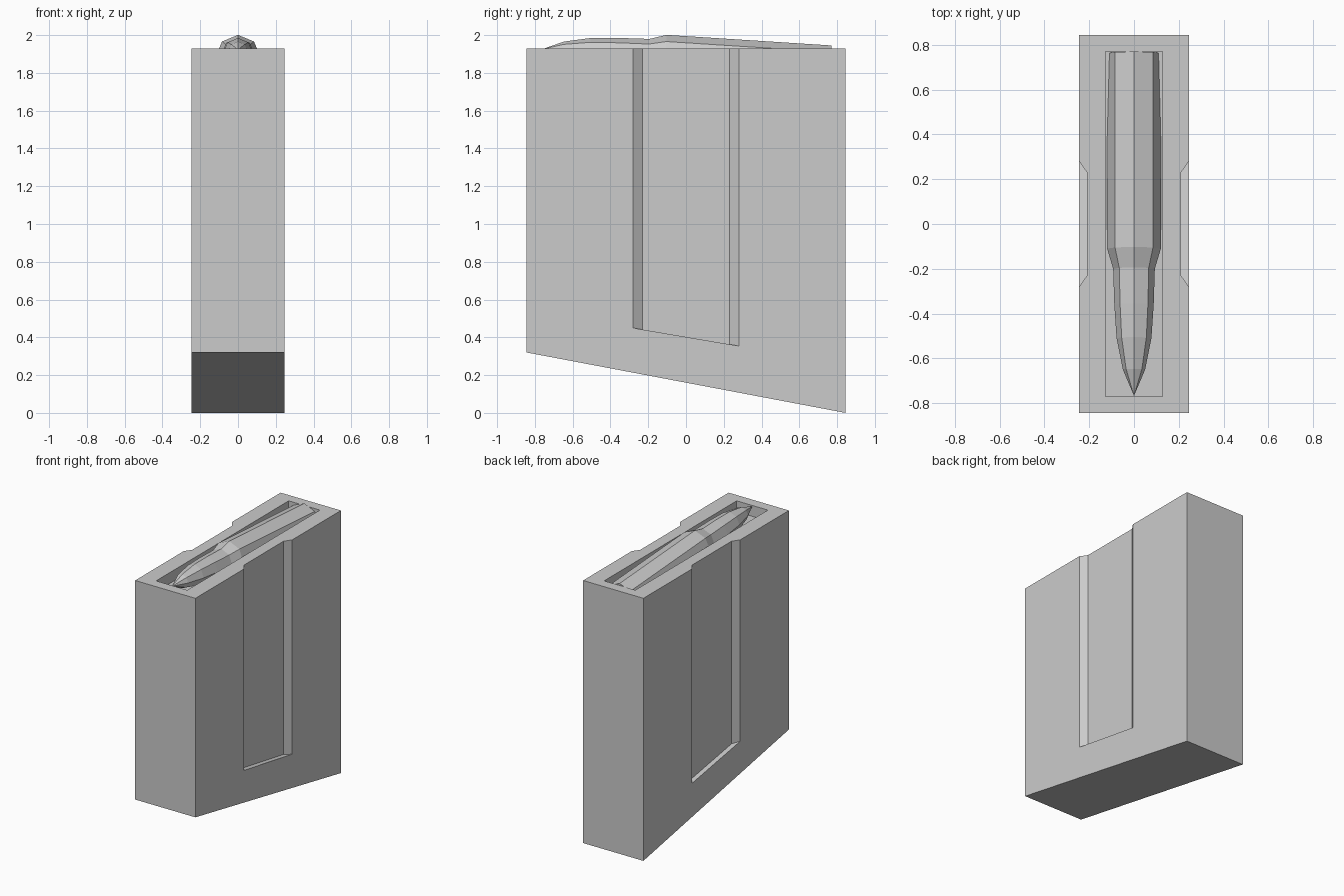
import bpy, bmesh
from math import sin, cos, pi
from mathutils import Vector

if "Cube" in bpy.data.objects:
    bpy.data.objects.remove(bpy.data.objects["Cube"])


def new_object(name, bm):
    bmesh.ops.recalc_face_normals(bm, faces=bm.faces)
    me = bpy.data.meshes.new(name)
    bm.to_mesh(me)
    bm.free()
    ob = bpy.data.objects.new(name, me)
    bpy.context.collection.objects.link(ob)
    return ob


def prism(name, outline, bottom, top):
    """Vertical prism over an xy outline; bottom(y) gives the sloped base height."""
    bm = bmesh.new()
    low = [bm.verts.new((x, y, bottom(y))) for x, y in outline]
    high = [bm.verts.new((x, y, top)) for x, y in outline]
    bm.faces.new(low)
    bm.faces.new(high)
    n = len(outline)
    for i in range(n):
        j = (i + 1) % n
        bm.faces.new((low[i], low[j], high[j], high[i]))
    return new_object(name, bm)


def rect(x, y):
    return [(-x, -y), (x, -y), (x, y), (-x, y)]


def cut(target, cutter):
    mod = target.modifiers.new(cutter.name, 'BOOLEAN')
    mod.operation = 'DIFFERENCE'
    mod.solver = 'EXACT'
    mod.object = cutter
    cutter.hide_render = True
    cutter.hide_viewport = True
    cutter.display_type = 'WIRE'


# Box body with sloping base
TOP = 1.93
body = prism("magazine_body", rect(0.245, 0.845),
             lambda y: 0.16 - 0.16 * y / 0.845, TOP)

# Shallow bevelled channels on both sides, open at the top
for side, label in ((1, "right"), (-1, "left")):
    outline = [(0.21, -0.23), (0.28, -0.33), (0.28, 0.33), (0.21, 0.23)]
    outline = [(0.21 * side, -0.23), (0.245 * side, -0.28), (0.3 * side, -0.28),
               (0.3 * side, 0.28), (0.245 * side, 0.28), (0.21 * side, 0.23)]
    cut(body, prism(label + "_channel_cutter", outline,
                    lambda y: 0.402 - 0.17 * y, 2.2))

# Top opening
cut(body, prism("opening_cutter", rect(0.127, 0.77), lambda y: 1.85, 2.2))

# Eight-sided cartridge, tilted nose up: (y, radius) rings along its axis
SIDES = 8
rings = [(0.763, 0.12), (-0.11, 0.12), (-0.2, 0.093), (-0.36, 0.088),
         (-0.51, 0.078), (-0.65, 0.05)]
bm = bmesh.new()
axis_z = lambda y: 1.874 - 0.064 * y
loops = []
for y, r in rings:
    loops.append([bm.verts.new((r * sin(2 * pi * k / SIDES), y + 0.064 * r * cos(2 * pi * k / SIDES),
                                axis_z(y) + r * cos(2 * pi * k / SIDES)))
                  for k in range(SIDES)])
bm.faces.new(loops[0])
for a, b in zip(loops, loops[1:]):
    for k in range(SIDES):
        m = (k + 1) % SIDES
        bm.faces.new((a[k], a[m], b[m], b[k]))
tip = bm.verts.new((0, -0.768, axis_z(-0.768)))
for k in range(SIDES):
    bm.faces.new((loops[-1][k], loops[-1][(k + 1) % SIDES], tip))
new_object("cartridge", bm)
